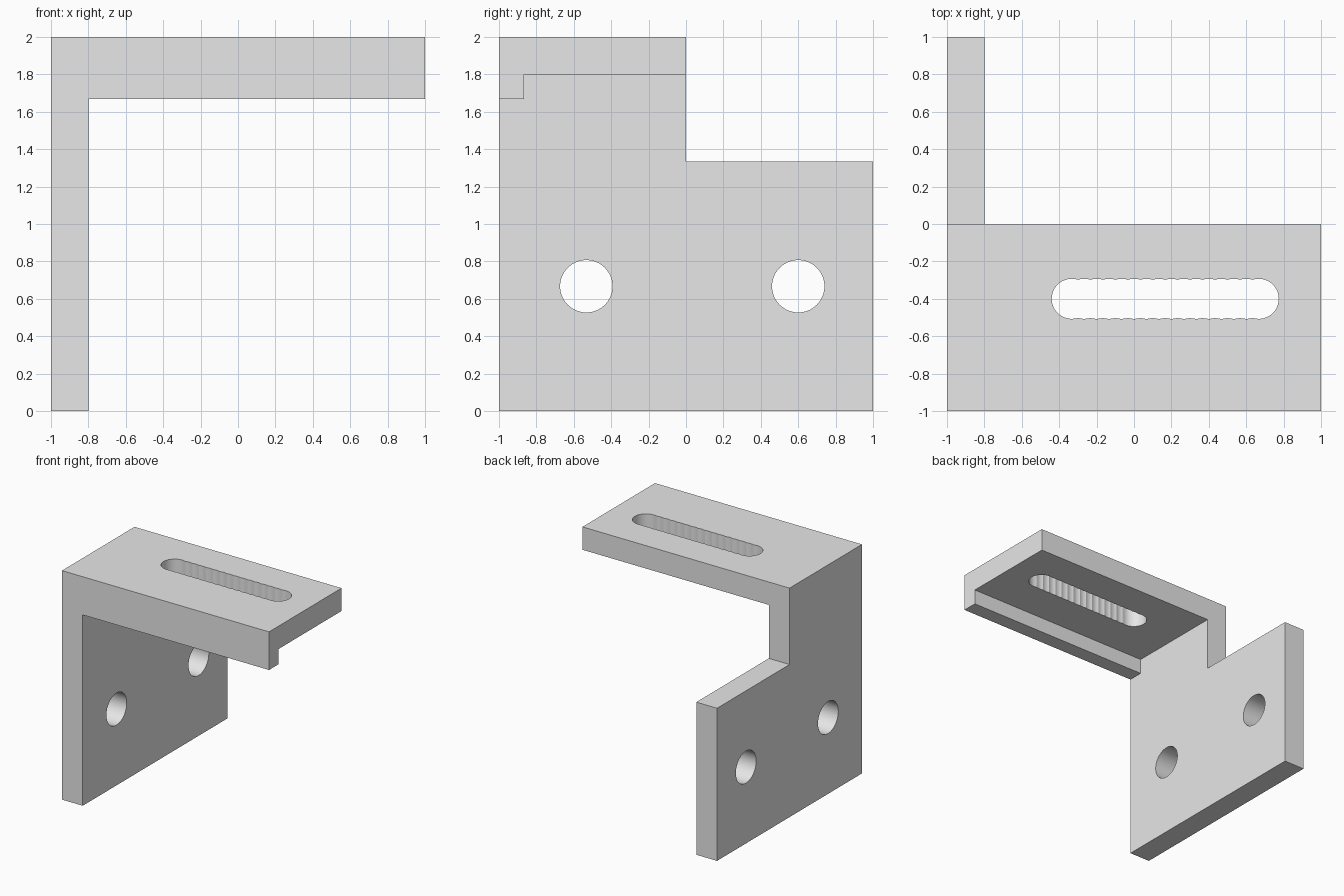
import bpy, bmesh
from math import sin, cos, pi, asin

default = bpy.data.objects.get("Cube")
if default:
    bpy.data.objects.remove(default, do_unlink=True)

# Single plain grey material
grey = bpy.data.materials.new("light grey")
grey.use_nodes = True
GREY = (0.8, 0.8, 0.8, 1)
grey.diffuse_color = GREY
grey.node_tree.nodes["Principled BSDF"].inputs["Base Color"].default_value = GREY


def prism(name, points, offset):
    """Extrude a closed outline of 3D points along an offset."""
    bm = bmesh.new()
    face = bm.faces.new([bm.verts.new(p) for p in points])
    new = bmesh.ops.extrude_face_region(bm, geom=[face], use_keep_orig=True)["geom"]
    bmesh.ops.translate(bm, vec=offset,
                        verts=[v for v in new if isinstance(v, bmesh.types.BMVert)])
    bmesh.ops.recalc_face_normals(bm, faces=bm.faces)
    mesh = bpy.data.meshes.new(name)
    bm.to_mesh(mesh)
    bm.free()
    obj = bpy.data.objects.new(name, mesh)
    bpy.context.collection.objects.link(obj)
    mesh.materials.append(grey)
    return obj


def box(name, lo, hi):
    (x, y, z), (X, Y, Z) = lo, hi
    return prism(name, [(x, y, z), (X, y, z), (X, Y, z), (x, Y, z)], (0, 0, Z - z))


# L-shaped body seen from the front, extruded to the back
outline = [(-1, 0), (-0.8, 0), (-0.8, 1.667), (1, 1.667), (1, 2), (-1, 2)]
bracket = prism("bracket", [(x, -1, z) for x, z in outline], (0, 2, 0))

cutters = [
    # upper back corner, then the recess behind the front lip
    box("back_notch_cutter", (-1.2, 0, 1.333), (1.2, 1.2, 2.2)),
    box("lip_recess_cutter", (-0.8, -0.867, 1.5), (1.2, 0.2, 1.8)),
]

# Two round screw holes through the side plate
SIDES, HOLE_R = 64, 0.14
for name, y in (("front_hole_cutter", -0.533), ("back_hole_cutter", 0.6)):
    ring = [2 * pi * i / SIDES for i in range(SIDES)]
    cutters.append(prism(name, [(-1.2, y + HOLE_R * cos(a), 0.667 + HOLE_R * sin(a))
                                for a in ring], (0.6, 0, 0)))

# Scalloped slot: the outline of a row of overlapping drilled circles
R, COUNT, FIRST, STEP, SLOT_Y = 0.107, 16, -0.333, 1 / 15, -0.4
half = asin(STEP / 2 / R)


def arc(cx, start, end, steps):
    return [(cx + R * cos(start + (end - start) * i / steps),
             SLOT_Y + R * sin(start + (end - start) * i / steps), 1.6)
            for i in range(steps)]


centres = [FIRST + STEP * i for i in range(COUNT)]
slot = arc(centres[-1], -pi / 2 - half, pi / 2 + half, 28)
for cx in reversed(centres[1:-1]):
    slot += arc(cx, pi / 2 - half, pi / 2 + half, 6)
slot += arc(centres[0], pi / 2 - half, 3 * pi / 2 + half, 28)
for cx in centres[1:-1]:
    slot += arc(cx, 3 * pi / 2 - half, 3 * pi / 2 + half, 6)
cutters.append(prism("slot_cutter", slot, (0, 0, 0.6)))

# Cut everything out of the bracket and drop the helpers
bpy.ops.object.select_all(action="DESELECT")
bpy.context.view_layer.objects.active = bracket
bracket.select_set(True)
for cutter in cutters:
    cutter.hide_render = True
    mod = bracket.modifiers.new(cutter.name, "BOOLEAN")
    mod.operation, mod.solver, mod.object = "DIFFERENCE", "EXACT", cutter
    bpy.ops.object.modifier_apply(modifier=mod.name)
for cutter in cutters:
    bpy.data.objects.remove(cutter, do_unlink=True)

bpy.ops.object.shade_smooth_by_angle(angle=pi / 6)
